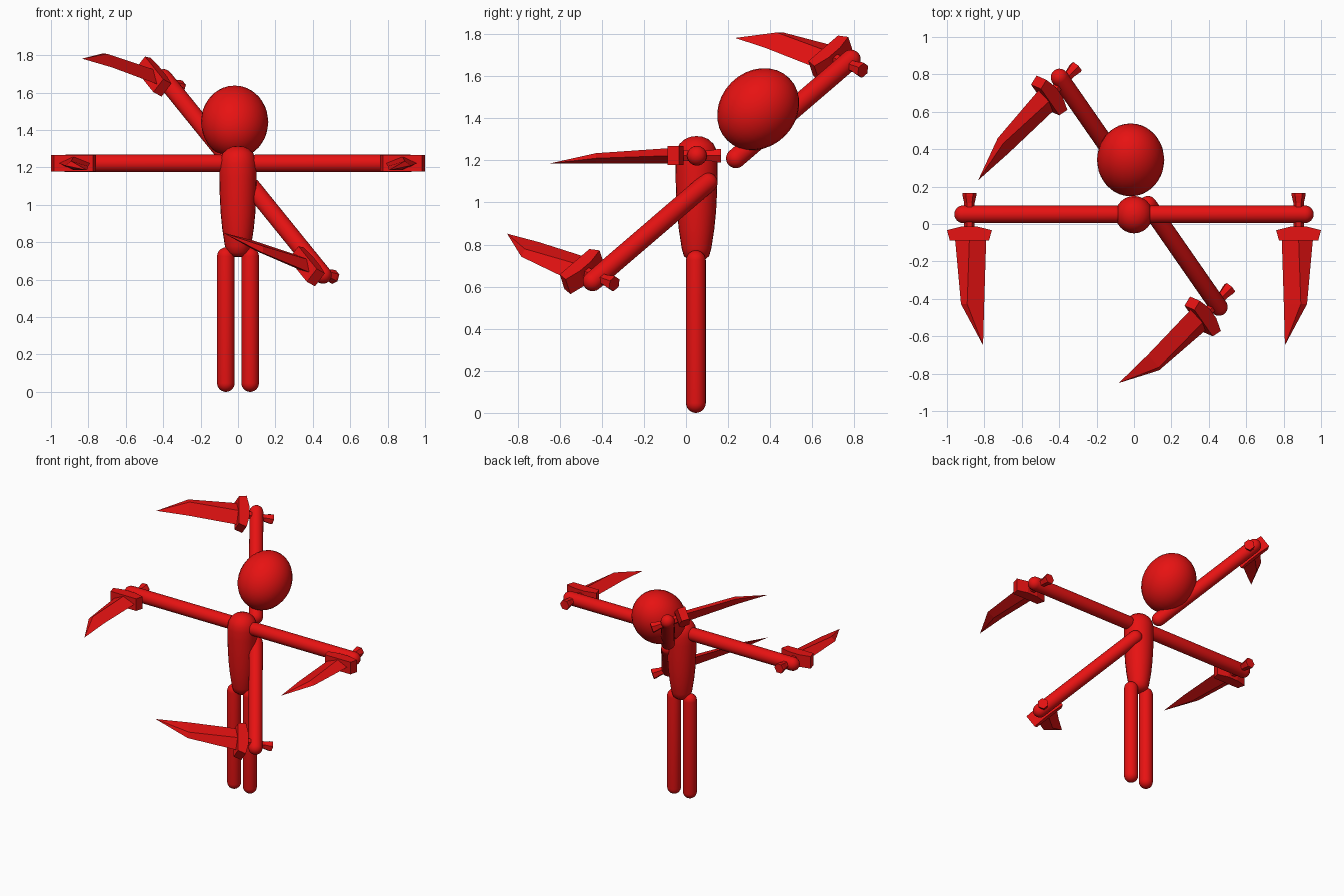
import bpy, bmesh, math
from mathutils import Vector, Matrix

cube = bpy.data.objects.get("Cube")
if cube:
    bpy.data.objects.remove(cube)

red = bpy.data.materials.new("red")
red.use_nodes = True
red.diffuse_color = (0.8, 0.006, 0.006, 1)
red.node_tree.nodes["Principled BSDF"].inputs["Base Color"].default_value = red.diffuse_color


def finish(name, bm, matrix=Matrix(), smooth=False):
    bm.transform(matrix)
    bmesh.ops.recalc_face_normals(bm, faces=bm.faces)
    mesh = bpy.data.meshes.new(name)
    for f in bm.faces:
        f.smooth = smooth
    bm.to_mesh(mesh)
    bm.free()
    mesh.materials.append(red)
    obj = bpy.data.objects.new(name, mesh)
    bpy.context.collection.objects.link(obj)
    return obj


def loft(rings, tip=None):
    """Skin between equal rings of points; close with caps or a tip."""
    bm = bmesh.new()
    loops = [[bm.verts.new(p) for p in r] for r in rings]
    n = len(loops[0])
    for lo, hi in zip(loops, loops[1:]):
        for i in range(n):
            j = (i + 1) % n
            bm.faces.new((lo[i], lo[j], hi[j], hi[i]))
    bm.faces.new(loops[0])
    if tip:
        end = bm.verts.new(tip)
        for i in range(n):
            bm.faces.new((loops[-1][i], loops[-1][(i + 1) % n], end))
    else:
        bm.faces.new(loops[-1])
    return bm


def circle(r, z, sides):
    return [(r * math.cos(math.tau * i / sides), r * math.sin(math.tau * i / sides), z)
            for i in range(sides)]


def lathe(name, profile, matrix, sides=24):
    return finish(name, loft([circle(r, z, sides) for r, z in profile]), matrix, True)


def capsule(name, start, end, r=0.047):
    start, end = Vector(start), Vector(end)
    length = (end - start).length
    steps = [math.pi / 2 * i / 6 for i in range(6)]
    top = [(r * math.cos(t), length + r * math.sin(t)) for t in steps] + [(0.002, length + r)]
    profile = [(rad, length - z) for rad, z in reversed(top)] + top
    turn = (end - start).to_track_quat('Z', 'Y').to_matrix().to_4x4()
    return lathe(name, profile, Matrix.Translation(start) @ turn)


def frame(origin, a, s, u):
    """Columns: along the arm, along the blade, blade thickness."""
    m = Matrix((a, s, u)).transposed().to_4x4()
    m.translation = origin
    return m


def dagger(prefix, m):
    # grip with a flared pommel
    grip = [(0.037, -0.115), (0.037, -0.1), (0.028, -0.06), (0.028, 0.08)]
    rings = [[(x, s, y) for x, y, s in circle(r, z, 6)] for r, z in grip]
    finish(prefix + "_grip", loft(rings), m)
    # guard with angled ends
    half = [(0.04, 0.065), (0.12, 0.085), (0.105, 0.14)]
    outline = half + [(-a, s) for a, s in reversed(half)]
    finish(prefix + "_guard", loft([[(a, s, u) for a, s in outline] for u in (-0.045, 0.045)]), m)
    # ridged blade with an off-centre point
    base = [(-0.09, 0.13, 0), (0, 0.13, 0.036), (0.077, 0.13, 0), (0, 0.13, -0.037)]
    middle = [(-0.079, 0.48, -0.015), (0.012, 0.48, 0.012), (0.045, 0.48, -0.012), (-0.01, 0.48, -0.037)]
    finish(prefix + "_blade", loft([base, middle], (-0.073, 0.70, -0.037)), m)


def arm_pair(names, centre, a, s):
    a = Vector(a).normalized()
    s = Vector(s)
    s = (s - a * s.dot(a)).normalized()
    u = s.cross(a)
    centre = Vector(centre)
    for name, side in zip(names, (1, -1)):
        out = a * side
        capsule(name + "_arm", centre + out * 0.1, centre + out * 0.914)
        dagger(name, frame(centre + out * 0.88, out, s, u))


# torso
lathe("torso", [(0.002, 0.72), (0.035, 0.725), (0.06, 0.745), (0.07, 0.78), (0.084, 0.87),
                (0.093, 0.96), (0.098, 1.06), (0.1, 1.15), (0.1, 1.215), (0.094, 1.25),
                (0.08, 1.279), (0.055, 1.301), (0.028, 1.312), (0.002, 1.315)],
      Matrix.Translation((0, 0.05, 0)))

# legs
for label, side in (("left", 1), ("right", -1)):
    capsule(label + "_leg", (side * 0.065, 0.047, 0.047), (side * 0.065, 0.047, 0.725))

# tilted egg-shaped head
bm = bmesh.new()
bmesh.ops.create_uvsphere(bm, u_segments=24, v_segments=16, radius=1)
finish("head", bm, Matrix.Translation((-0.018, 0.343, 1.443)) @ Matrix.Rotation(math.radians(-45), 4, 'X')
       @ Matrix.Diagonal((0.18, 0.18, 0.209, 1)), True)

# two pairs of arms, one level and one swung diagonally
arm_pair(("left", "right"), (0, 0.052, 1.222), (1, 0, 0), (0, -1, 0))
arm_pair(("lowered", "raised"), (0.028, 0.17, 1.152), (0.466, -0.671, -0.576), (-0.665, -0.69, 0.28))
